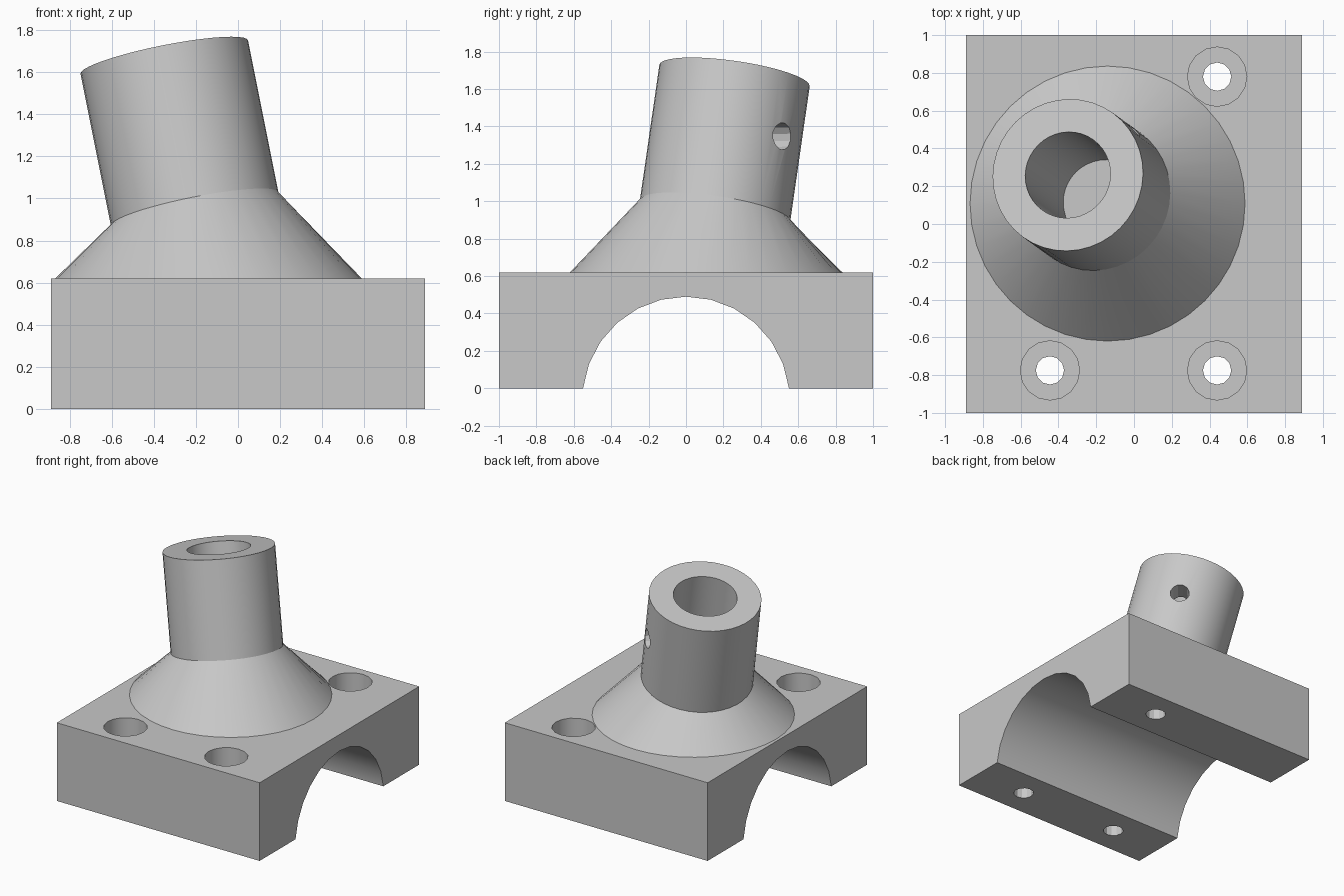
import bpy, bmesh
from math import cos, sin, pi, radians
from mathutils import Vector

if "Cube" in bpy.data.objects:
    bpy.data.objects.remove(bpy.data.objects["Cube"], do_unlink=True)

Z = Vector((0, 0, 1))
BLOCK_TOP = 0.62
FOOT = Vector((-0.14, 0.108, BLOCK_TOP))       # socket axis meets the block here
AXIS = Vector((-0.2, 0.144, 1)).normalized()
TILT = Z.rotation_difference(AXIS)

grey = bpy.data.materials.new("plain grey")
grey.use_nodes = True
grey.diffuse_color = (0.58, 0.58, 0.58, 1)
grey.node_tree.nodes["Principled BSDF"].inputs["Base Color"].default_value = grey.diffuse_color


def add_object(name, bm):
    bmesh.ops.recalc_face_normals(bm, faces=bm.faces)
    mesh = bpy.data.meshes.new(name)
    bm.to_mesh(mesh)
    bm.free()
    mesh.materials.append(grey)
    obj = bpy.data.objects.new(name, mesh)
    bpy.context.collection.objects.link(obj)
    return obj


def rod(name, start, end, radius, sides, spin=0.0):
    """Cylinder between two points."""
    start, end = Vector(start), Vector(end)
    turn = Z.rotation_difference(end - start)
    pts = [turn @ Vector((radius * cos(a), radius * sin(a), 0))
           for a in (spin + 2 * pi * i / sides for i in range(sides))]
    bm = bmesh.new()
    low = [bm.verts.new(start + p) for p in pts]
    high = [bm.verts.new(end + p) for p in pts]
    bm.faces.new(low)
    bm.faces.new(high)
    for i in range(sides):
        j = (i + 1) % sides
        bm.faces.new((low[i], low[j], high[j], high[i]))
    return add_object(name, bm)


def select(obj):
    bpy.ops.object.select_all(action='DESELECT')
    obj.select_set(True)
    bpy.context.view_layer.objects.active = obj


def cut(obj, cutter):
    select(obj)
    mod = obj.modifiers.new("cut", 'BOOLEAN')
    mod.operation = 'DIFFERENCE'
    mod.solver = 'EXACT'
    mod.object = cutter
    bpy.ops.object.modifier_apply(modifier=mod.name)
    bpy.data.objects.remove(cutter, do_unlink=True)


def finish(obj):
    select(obj)
    bpy.ops.object.shade_smooth_by_angle(angle=radians(28))


# Base block with an arched channel running along x
bm = bmesh.new()
bmesh.ops.create_cube(bm, size=1)
bmesh.ops.scale(bm, vec=(1.78, 2, BLOCK_TOP), verts=bm.verts)
bmesh.ops.translate(bm, vec=(0, 0, BLOCK_TOP / 2), verts=bm.verts)
block = add_object("base_block", bm)
cut(block, rod("channel_cutter", (-1.2, 0, -0.064), (1.2, 0, -0.064), 0.554, 26))

# Three counterbored bolt holes
for x, y in ((0.44, 0.78), (0.44, -0.775), (-0.445, -0.775)):
    cut(block, rod("bolt_cutter", (x, y, -0.1), (x, y, 0.5), 0.075, 12))
    cut(block, rod("head_cutter", (x, y, 0.3), (x, y, 0.8), 0.157, 16))
finish(block)

# Tilted socket: flared foot, straight tube and blind bore
SIDES = 40
dirs = [Vector((cos(2 * pi * i / SIDES), sin(2 * pi * i / SIDES), 0)) for i in range(SIDES)]
waist, top = FOOT + AXIS * 0.34, FOOT + AXIS * 1.083


def tilted_ring(centre, radius):
    return [centre + TILT @ (d * radius) for d in dirs]


bore_top = tilted_ring(top, 0.23)
bore_floor = [p - AXIS * ((p.z - BLOCK_TOP) / AXIS.z) for p in bore_top]
rings = [[FOOT + d * 0.728 for d in dirs], tilted_ring(waist, 0.406),
         tilted_ring(top, 0.406), bore_top, bore_floor]
bm = bmesh.new()
loops = [[bm.verts.new(p) for p in ring] for ring in rings]
for k, a in enumerate(loops):
    b = loops[(k + 1) % len(loops)]
    for i in range(SIDES):
        j = (i + 1) % SIDES
        bm.faces.new((a[i], a[j], b[j], b[i]))
socket = add_object("tilted_socket", bm)

# Set screw hole through one wall of the tube
side = Vector((0.66, 0.75, 0))
side = (side - AXIS * side.dot(AXIS)).normalized()
hub = FOOT + AXIS * 0.74
cut(socket, rod("screw_cutter", hub + side * 0.1, hub + side * 0.6, 0.073, 12))
finish(socket)
